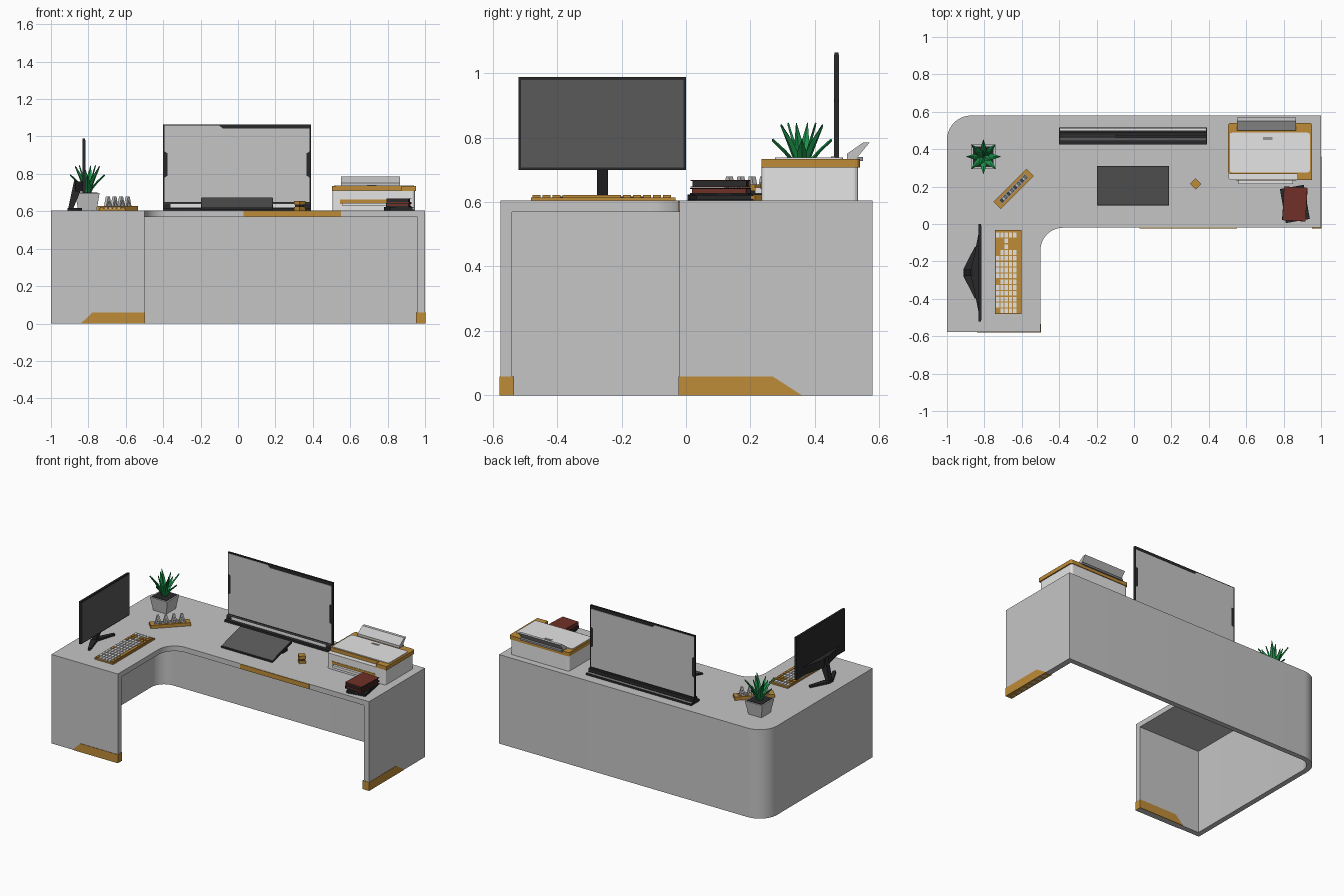
import bpy, bmesh
from math import sin, cos, pi, radians
from mathutils import Matrix, Vector

if "Cube" in bpy.data.objects:
    bpy.data.objects.remove(bpy.data.objects["Cube"])


def material(name, r, g, b):
    m = bpy.data.materials.new(name)
    m.use_nodes = True
    m.diffuse_color = (r, g, b, 1)
    m.node_tree.nodes["Principled BSDF"].inputs["Base Color"].default_value = (r, g, b, 1)
    return m


GREY = material("light grey", .56, .56, .56)
WHITE = material("off white", .78, .78, .78)
GOLD = material("amber", .52, .26, .04)
SCREEN = material("screen grey", .1, .1, .1)
BLACK = material("near black", .022, .022, .024)
RED = material("dark red", .16, .03, .02)
GREEN = material("leaf green", .012, .3, .07)
SILVER = material("mid grey", .3, .3, .32)


def finish(name, bm, mat, smooth=False):
    bmesh.ops.recalc_face_normals(bm, faces=bm.faces)
    mesh = bpy.data.meshes.new(name)
    bm.to_mesh(mesh)
    bm.free()
    mesh.materials.append(mat)
    if smooth:
        mesh.polygons.foreach_set("use_smooth", [True] * len(mesh.polygons))
        mesh.set_sharp_from_angle(angle=radians(30))
    ob = bpy.data.objects.new(name, mesh)
    bpy.context.collection.objects.link(ob)
    return ob


def prism(name, outline, lo, hi, mat, axis="z", smooth=False):
    """Extrude a 2D outline along an axis."""
    place = {"z": lambda u, v, w: (u, v, w),
             "y": lambda u, v, w: (u, w, v),
             "x": lambda u, v, w: (w, u, v)}[axis]
    bm = bmesh.new()
    face = bm.faces.new([bm.verts.new(place(u, v, lo)) for u, v in outline])
    new = bmesh.ops.extrude_face_region(bm, geom=[face], use_keep_orig=True)["geom"]
    verts = [v for v in new if isinstance(v, bmesh.types.BMVert)]
    bmesh.ops.translate(bm, verts=verts, vec=Vector(place(0, 0, hi - lo)))
    return finish(name, bm, mat, smooth)


def boxes(name, mat, *bounds):
    """One object from boxes given as x0, x1, y0, y1, z0, z1."""
    bm = bmesh.new()
    for x0, x1, y0, y1, z0, z1 in bounds:
        m = Matrix.Translation(((x0 + x1) / 2, (y0 + y1) / 2, (z0 + z1) / 2))
        bmesh.ops.create_cube(bm, size=1, matrix=m @ Matrix.Diagonal((x1 - x0, y1 - y0, z1 - z0, 1)))
    return finish(name, bm, mat)


def arc(cx, cy, r, a0, a1, n=10):
    return [(cx + r * cos(radians(a0 + (a1 - a0) * i / n)),
             cy + r * sin(radians(a0 + (a1 - a0) * i / n))) for i in range(n + 1)]


def rounded(x0, x1, y0, y1, r):
    return (arc(x1 - r, y1 - r, r, 0, 90, 4) + arc(x0 + r, y1 - r, r, 90, 180, 4)
            + arc(x0 + r, y0 + r, r, 180, 270, 4) + arc(x1 - r, y0 + r, r, 270, 360, 4))


def put(ob, x, y, z, turn):
    ob.location = (x, y, z)
    ob.rotation_euler.z = radians(turn)


TOP = .605

# Desk: L-shaped top, continuous wall and amber trims
prism("desk_top", [(-1, -.577), (-.5, -.577)] + arc(-.38, -.14, .12, 180, 90)
      + [(1, -.02), (1, .58)] + arc(-.87, .45, .13, 90, 180), .57, TOP, GREY, smooth=True)
prism("desk_wall", [(-.5, -.577), (-1, -.577)] + arc(-.87, .45, .13, 180, 90)
      + [(1, .58), (1, -.02), (.96, -.02), (.96, .545)]
      + arc(-.87, .45, .095, 90, 180) + [(-.965, -.54), (-.5, -.54)], 0, .57, GREY, smooth=True)
prism("left_foot_trim", [(-.84, 0), (-.498, 0), (-.498, .058), (-.78, .058)], -.58, -.535, GOLD, "y")
prism("right_foot_trim", [(-.023, 0), (.36, 0), (.27, .058), (-.023, .058)], .953, 1.002, GOLD, "x")
boxes("desk_edge_trim", GOLD, (.03, .55, -.024, -.015, .572, .604))

# Side monitor facing the inner corner
boxes("side_monitor_case", BLACK, (-.832, -.817, -.52, 0, .7, .988))
boxes("side_monitor_screen", SCREEN, (-.82, -.815, -.512, -.008, .707, .98))
prism("side_monitor_back", [(-.825, -.5), (-.825, -.02), (-.855, -.17), (-.87, -.23),
                            (-.87, -.29), (-.855, -.35)], .705, .76, BLACK)
prism("side_monitor_column", [(-.875, .77), (-.84, .75), (-.845, .7), (-.885, TOP), (-.91, TOP)],
      -.277, -.243, BLACK, "y")
prism("side_monitor_feet", [(-.912, -.24), (-.912, -.28), (-.85, -.4), (-.835, -.39),
                            (-.875, -.26), (-.835, -.13), (-.85, -.12)], TOP, .618, BLACK)

# Wide panel at the back
boxes("panel_frame", BLACK, (-.4, .39, .462, .474, .62, 1.065))
prism("panel_glass", [(-.393, .65), (-.393, .78), (-.377, .79), (-.377, .91), (-.393, .92),
                      (-.393, 1.058), (-.1, 1.058), (-.08, 1.042), (.383, 1.042), (.383, .92),
                      (.367, .91), (.367, .79), (.383, .78), (.383, .65)], .46, .476, GREY, "y")
boxes("panel_base", BLACK, (-.4, .39, .425, .515, TOP, .618), (-.4, .39, .45, .49, .618, .642))
boxes("panel_base_strips", WHITE, (-.36, .35, .446, .452, .62, .64), (-.395, .385, .499, .511, .61, .622))
boxes("panel_base_groove", SCREEN, (-.395, .385, .445, .46, .64, .644))

# Sloped tablet on the desk
prism("tablet_slab", [(.1, .607), (.1, .617), (.31, .672), (.31, .66)], -.198, .188, BLACK, "x")
prism("tablet_screen", [(.103, .615), (.103, .62), (.307, .673), (.307, .668)], -.194, .184, SCREEN, "x")
for i, x in enumerate((-.17, .15)):
    prism(f"tablet_leg_{i}", [(.28, .66), (.3, .66), (.3, TOP), (.25, TOP)], x, x + .012, BLACK, "x")

# Small cube ornament
put(boxes("cube_ornament", GOLD, (-.021, .021, -.021, .021, 0, .018), (-.021, .021, -.021, .021, .03, .05)),
    .33, .215, TOP, 45)
put(boxes("cube_ornament_core", BLACK, (-.017, .017, -.017, .017, .01, .035)), .33, .215, TOP, 45)

# Printer
prism("printer_body", rounded(.505, .945, .235, .535, .015), TOP, .71, WHITE)
prism("printer_lid", rounded(.502, .953, .268, .54, .015), .708, .734, GOLD)
boxes("printer_controls", GOLD, (.875, .953, .234, .3, .708, .734))
prism("printer_lid_panel", rounded(.512, .94, .276, .488, .012), .73, .738, WHITE)
boxes("printer_slot", GOLD, (.545, .87, .232, .24, .64, .662))
boxes("printer_output", WHITE, (.56, .85, .215, .24, .627, .645))
prism("printer_paper_tray", [(.5, .73), (.5, .75), (.55, .785), (.57, .785), (.525, .73)],
      .55, .865, GREY, "x")
boxes("printer_hinge", SILVER, (.55, .865, .505, .55, .728, .74))
boxes("printer_button", SILVER, (.69, .74, .45, .465, .736, .741))

# Pile of books
for i, (w, d, z, h, turn, mat) in enumerate([(.13, .185, 0, .018, 10, BLACK), (.125, .18, .019, .02, -4, BLACK),
                                             (.125, .18, .04, .024, -3, RED)]):
    cover = boxes(f"book_cover_{i}", mat, (-w / 2, w / 2, -d / 2, d / 2, 0, .004),
                  (-w / 2, w / 2, -d / 2, d / 2, h - .004, h), (-w / 2, .004 - w / 2, -d / 2, d / 2, 0, h))
    pages = boxes(f"book_pages_{i}", RED if i == 1 else BLACK,
                  (-w / 2 + .003, w / 2 - .006, -d / 2 + .006, d / 2 - .006, .003, h - .003))
    for ob in (cover, pages):
        put(ob, .86, .107, TOP + z, turn)

# Keyboard: amber plate, pale keys, amber modifier keys
boxes("keyboard_plate", GOLD, (-.742, -.602, -.482, -.033, TOP, .614))
pale, amber = [], []
px, py = .0225, .0312
for row in range(6):
    for col in range(14):
        x, y = -.737 + row * px, -.477 + col * py
        y1 = y + py - .006
        if row == 5 and 3 < col < 9:
            continue
        if row == 5 and col == 3:
            y1 += 5 * py
        accent = row == 5 or (col in (11, 12) and row != 2 and row < 5) or (row == 0 and col % 5 == 0)
        (amber if accent else pale).append((x, x + px - .005, y, y1, .613, .622))
boxes("pale_keys", WHITE, *pale)
boxes("amber_keys", GOLD, *amber)

# Desk plaque with plain upright ornaments
put(boxes("plaque_base", GOLD, (-.125, .125, -.028, .028, 0, .022)), -.643, .188, TOP, 45)
put(boxes("plaque_inlay", SILVER, (-.1, .1, -.014, .014, .02, .024)), -.643, .188, TOP, 45)
for i in range(4):
    x = -.075 + i * .05
    ob = prism(f"plaque_ornament_{i}", [(x - .02, .022), (x - .01, .022), (x, .055), (x + .01, .022),
                                        (x + .02, .022), (x + .006, .075), (x - .006, .075)],
               -.009, .009, GREY, "y")
    put(ob, -.643, .188, TOP, 45)

# Potted plant
PX, PY = -.805, .36
bm = bmesh.new()
bmesh.ops.create_cone(bm, cap_ends=True, segments=4, radius1=.07, radius2=.092, depth=.092,
                      matrix=Matrix.Translation((PX, PY, TOP + .046)) @ Matrix.Rotation(pi / 4, 4, "Z"))
finish("plant_pot", bm, GREY)
boxes("plant_soil", BLACK, (PX - .055, PX + .055, PY - .055, PY + .055, .69, .7))


def leaf(bm, angle, reach, height, width):
    """Folded blade that rises and leans outwards."""
    turn = Matrix.Translation((PX, PY, .695)) @ Matrix.Rotation(angle, 4, "Z")
    rows = []
    for t in (0, .3, .65, 1):
        w = width * (.6, 1, .8, .04)[len(rows)]
        r, z = .008 + reach * t ** 1.4, height * t
        rows.append([bm.verts.new(turn @ Vector(p)) for p in
                     ((r, -w, z), (r + .008 * (1 - t), 0, z - .006), (r, w, z), (r - .004, 0, z + .002))])
    for a, b in zip(rows, rows[1:]):
        for k in range(4):
            bm.faces.new((a[k], a[(k + 1) % 4], b[(k + 1) % 4], b[k]))
    bm.faces.new(rows[0])
    bm.faces.new(rows[-1])


bm = bmesh.new()
for k in range(8):
    leaf(bm, k * pi / 4, .085, .145 if k % 2 else .1, .017)
    if k % 2:
        leaf(bm, k * pi / 4 + .4, .04, .15, .015)
finish("plant_leaves", bm, GREEN)
